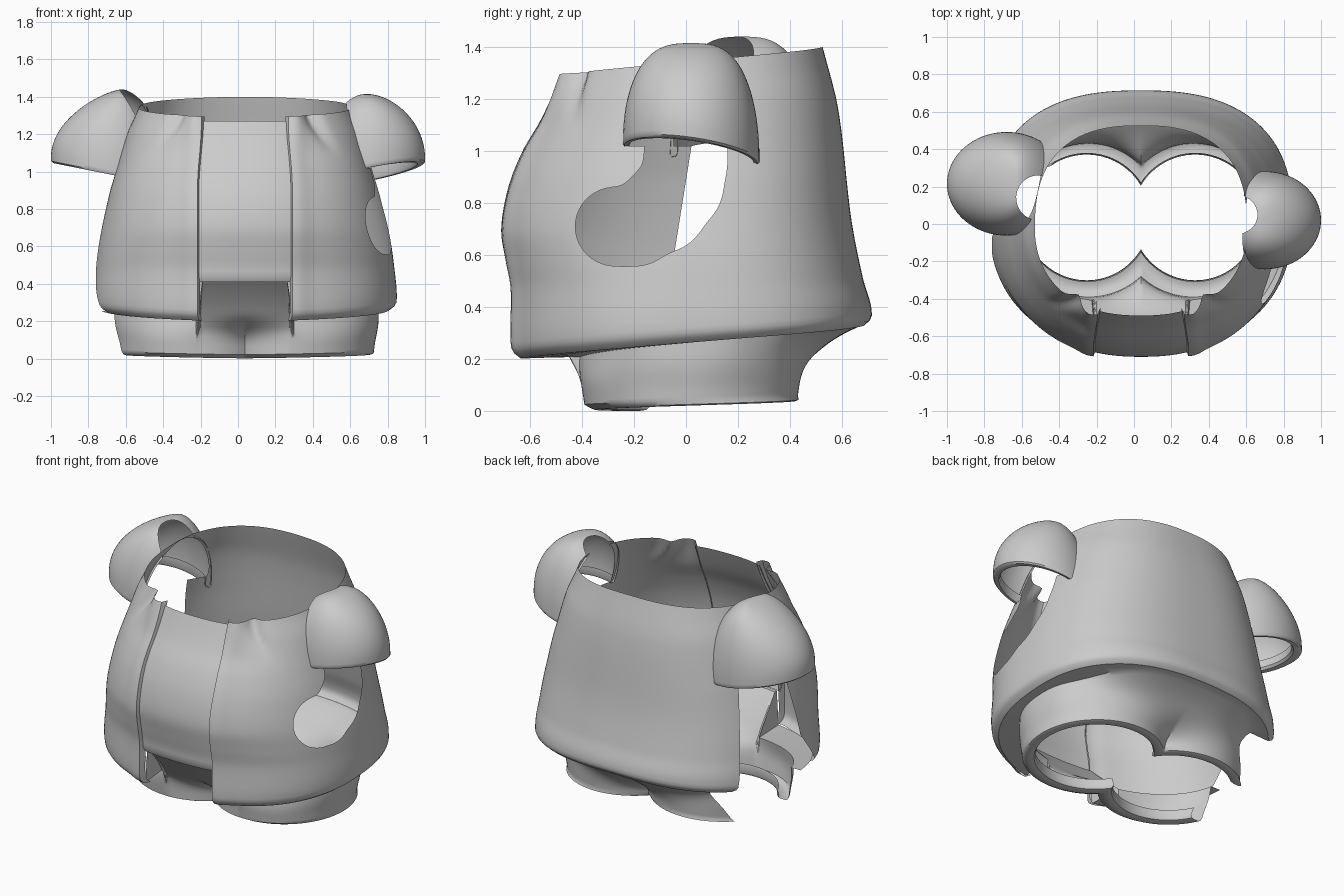
import bpy, bmesh
from math import sin, cos, pi, atan2, sqrt, exp, log

if "Cube" in bpy.data.objects:
    bpy.data.objects.remove(bpy.data.objects["Cube"])

CX, CY = 0.037, 0.02          # body axis
WIDTH = [(.2, .79), (.32, .812), (.5, .797), (.65, .775), (.88, .725), (1, .69), (1.2, .63), (1.3, .585), (1.4, .545)]
FRONT = [(.2, .675), (.27, .685), (.47, .685), (.58, .705), (.7, .722), (.86, .695), (1, .64), (1.12, .57), (1.285, .495), (1.4, .455)]
BACK = [(.2, .705), (.39, .713), (.51, .68), (.74, .635), (1.16, .585), (1.4, .525)]
NF, NB = 2.3, 2.5             # roundness of the outline, front and back


def curve(pts, z):
    """Smooth interpolation of (z, value) pairs."""
    z = min(max(z, pts[0][0]), pts[-1][0])
    i = max(k for k in range(len(pts) - 1) if pts[k][0] <= z)
    def slope(k):
        a, b = pts[max(k - 1, 0)], pts[min(k + 1, len(pts) - 1)]
        return (b[1] - a[1]) / (b[0] - a[0])
    (z0, v0), (z1, v1) = pts[i], pts[i + 1]
    h = z1 - z0
    t = (z - z0) / h
    return ((2*t**3 - 3*t*t + 1) * v0 + (t**3 - 2*t*t + t) * h * slope(i)
            + (3*t*t - 2*t**3) * v1 + (t**3 - t*t) * h * slope(i + 1))


def smooth(a, b, x):
    t = min(max((x - a) / (b - a), 0), 1)
    return t * t * (3 - 2 * t)


def oval(p, a, bf, bb):
    n, b = (NF, bf) if cos(p) > 0 else (NB, bb)
    return (abs(sin(p) / a)**n + abs(cos(p) / b)**n)**(-1 / n)


def body_r(p, z):
    return oval(p, curve(WIDTH, z), curve(FRONT, z) + CY, curve(BACK, z) - CY)


def at(p, r, z, dy=0):
    """Angle p is measured from the front (-y)."""
    return (CX + r * sin(p), CY + dy - r * cos(p), z)


def grid(name, rows, closed=False):
    bm = bmesh.new()
    vs = [[bm.verts.new(c) for c in row] for row in rows]
    n = len(rows[0])
    for a, b in zip(vs, vs[1:]):
        for i in range(n if closed else n - 1):
            j = (i + 1) % n
            bm.faces.new((a[i], a[j], b[j], b[i]))
    bmesh.ops.remove_doubles(bm, verts=bm.verts, dist=1e-5)
    bmesh.ops.recalc_face_normals(bm, faces=bm.faces)
    me = bpy.data.meshes.new(name)
    bm.to_mesh(me)
    bm.free()
    ob = bpy.data.objects.new(name, me)
    bpy.context.collection.objects.link(ob)
    return ob


def cut(ob, f):
    """Remove the part of a surface where f(point) < 0, with a clean edge."""
    bm = bmesh.new()
    bm.from_mesh(ob.data)
    bmesh.ops.triangulate(bm, faces=bm.faces)
    val = {v: f(*v.co) for v in bm.verts}
    neg = [v for v in val if val[v] < 0]
    new = []
    for e in list(bm.edges):
        a, b = e.verts
        if (val[a] < 0) != (val[b] < 0):
            t = min(max(val[a] / (val[a] - val[b]), .01), .99)
            new.append(bmesh.utils.edge_split(e, a, t)[1])
    if new:
        bmesh.ops.connect_verts(bm, verts=new)
    bmesh.ops.delete(bm, geom=neg, context='VERTS')
    bm.to_mesh(ob.data)
    bm.free()


def hem(p):
    return .265 - .065 * cos(p)


def rim(p):
    return 1.345 - .055 * cos(p)


def gap_angle(z):
    w = .25 - .025 * smooth(.9, 1.3, z)
    return atan2(w, (curve(FRONT, z) + CY) * (1 - (w / curve(WIDTH, z))**NF)**(1 / NF))


# Jacket shell, open at the front, with turned-in lapel edges and a rounded hem
N, M = 150, 56
rows = []
for k in range(M + 1):
    t = k / M
    row = []
    for i in range(N + 1):
        u = min(max(i - 2, 0), N - 4) / (N - 4)
        p = pi
        for _ in range(2):
            z = hem(p) + t * (rim(p) - hem(p))
            p0 = gap_angle(z)
            p = p0 + u * (2 * pi - 2 * p0)
        z = hem(p) + t * (rim(p) - hem(p))
        q = min(p, 2 * pi - p)
        edge = min(i, N - i)
        r = body_r(p, z) + .014 * exp(-((q - p0 - .04) / .08)**2)
        top = smooth(1.06, 1.3, z)                      # gathered fold below the neck
        r += top * (.02 * exp(-((q - .52) / .09)**2) - .04 * exp(-((q - .80 + .1 * top) / .07)**2))
        r -= (.04, .01, 0)[min(edge, 2)] + (.03, .008, 0)[min(k, 2)]
        row.append(at(p, r, z))
    rows.append(row)
jacket = grid("jacket", rows)

# Shirt panel in the jacket opening
rows = []
for k in range(31):
    row = []
    for i in range(25):
        z = .41 + .86 * k / 30
        p = (i / 12 - 1) * gap_angle(z) * 1.03
        row.append(at(p, body_r(p, z) - .012 - (.015 if k == 0 else 0), z))
    rows.append(row)
panel = grid("shirt_panel", rows)


# Shorts: two merged leg openings blending up into the jacket hem
def lobes(p, R, c=.28):
    return c * abs(sin(p)) + sqrt(R * R - (c * cos(p))**2)


def short_row(kind, s):
    row = []
    for i in range(160):
        p = -pi + 2 * pi * i / 160
        q = abs(p)
        lo = .023 - .021 * cos(p)
        front = q < .53
        hi = .41 if front else hem(p)
        q2 = q * .345 / .53 if front else .345 + (q - .53) * (pi - .345) / (pi - .53)
        p2 = q2 if p > 0 else -q2
        zh = .41 if front else hem(p2)
        top = at(p2, body_r(p2, zh) - .03, zh)
        if kind == 'lip':
            row.append(at(p, lobes(p, s[0], .29), lo + s[1], .015))
        elif kind == 'hem':
            row.append(top)
        else:
            z = lo + .02 + (hi - lo - .02) * s
            m = smooth(.08, .25, z)
            r = (1 - m) * lobes(p, .41 + .03 * s) + m * oval(p, .715, .445, .43)
            r += .85 * s**2.8 * smooth(.3, .95, -cos(p)) * (body_r(p, hi) - r)
            c = at(p, r, z)
            if front:                                   # slope out to the shirt
                w = .9 * max((s - .3) / .7, 0)**1.4
                c = tuple(a + w * (b - a) for a, b in zip(c, (top[0], top[1], z)))
            row.append(c)
    return row


rows = [short_row('lip', s) for s in ((.345, .07), (.336, .02), (.345, .004), (.36, 0), (.385, 0), (.398, .005))]
rows += [short_row('wall', k / 16) for k in range(17)] + [short_row('hem', 1)]
shorts = grid("shorts", rows, True)


# Short puffed sleeves with turned-in cuffs
def sleeve(name, side, cx, cy, rx, ry, lean, taper, top, tilt, scoop):
    cz = 1.0
    rz = top - cz
    rows = []
    prof = [(sin(pi / 2 * k / 24), cos(pi / 2 * k / 24) if k < 24 else 0) for k in range(25)]
    prof += [(1.0, -.04), (.97, -.06), (.88, -.055), (.85, -.02), (.85, .1)]
    for w, h in prof:
        row = []
        for i in range(72):
            a = 2 * pi * i / 72
            dx = rx * w**taper * cos(a) + side * lean * w**1.5
            dy = ry * w**.68 * sin(a)
            drop = (.2 * (dx * side - lean) + tilt * dy) * (1 - max(h, 0))
            row.append((cx + dx, cy + dy, cz + .01 + (rz - .01) * h + drop))
        rows.append(row)
    ob = grid(name, rows, True)

    def outside_body(x, y, z):
        dx, dy = x - CX, y - CY
        d = sqrt(dx * dx + dy * dy) - body_r(atan2(dx, -dy), z) + .012
        sx, sy, sr = scoop                              # opening toward the neck
        return min(d, max(sqrt((x - sx)**2 + (y - sy)**2) - sr, 1.15 - z))
    cut(ob, outside_body)
    # matching shoulder opening in the jacket
    mx = cx + side * lean
    cut(jacket, lambda x, y, z: max(((x - mx) / rx)**2 + ((y - cy) / ry)**2
                                    + (max(z - cz, 0) / rz)**2 - .93, 1.02 - z, -x * side))
    return ob


right_sleeve = sleeve("right_sleeve", 1, .69, .02, .30, .262, .01, 1.05, 1.415, -.14, (.56, .05, .1))
left_sleeve = sleeve("left_sleeve", -1, -.62, .215, .32, .277, .06, 1.3, 1.44, 0, (-.51, .14, .12))


# Arm hole in the right side of the jacket
def arm_hole(x, y, z):
    blobs = ((-.275, .71, .172), (-.19, .71, .172), (-.09, .78, .19), (-.02, .86, .183), (0, .95, .178), (0, 1.03, .178))
    d = -.012 * log(sum(exp(-(sqrt((y - a)**2 + (z - b)**2) - r + .008) / .012) for a, b, r in blobs))
    return max(d + .014, .3 - x)


# Open gap down the left side of the jacket and shorts
def side_gap(x, y, z, trim=0):
    front = .01 - .16 * (.95 - z) - trim * max(.5 - z, 0)
    back = .28 + .55 * z if z < .3 else .445 - .16 * (z - .3)
    return max(x + .3, front - y, y - back, z - 1.06)


cut(jacket, arm_hole)
cut(jacket, lambda x, y, z: side_gap(x, y, z, .6))
cut(shorts, side_gap)

for ob in (jacket, panel, shorts, right_sleeve, left_sleeve):
    bpy.ops.object.select_all(action='DESELECT')
    ob.select_set(True)
    bpy.context.view_layer.objects.active = ob
    bpy.ops.object.shade_smooth_by_angle(angle=.7)
